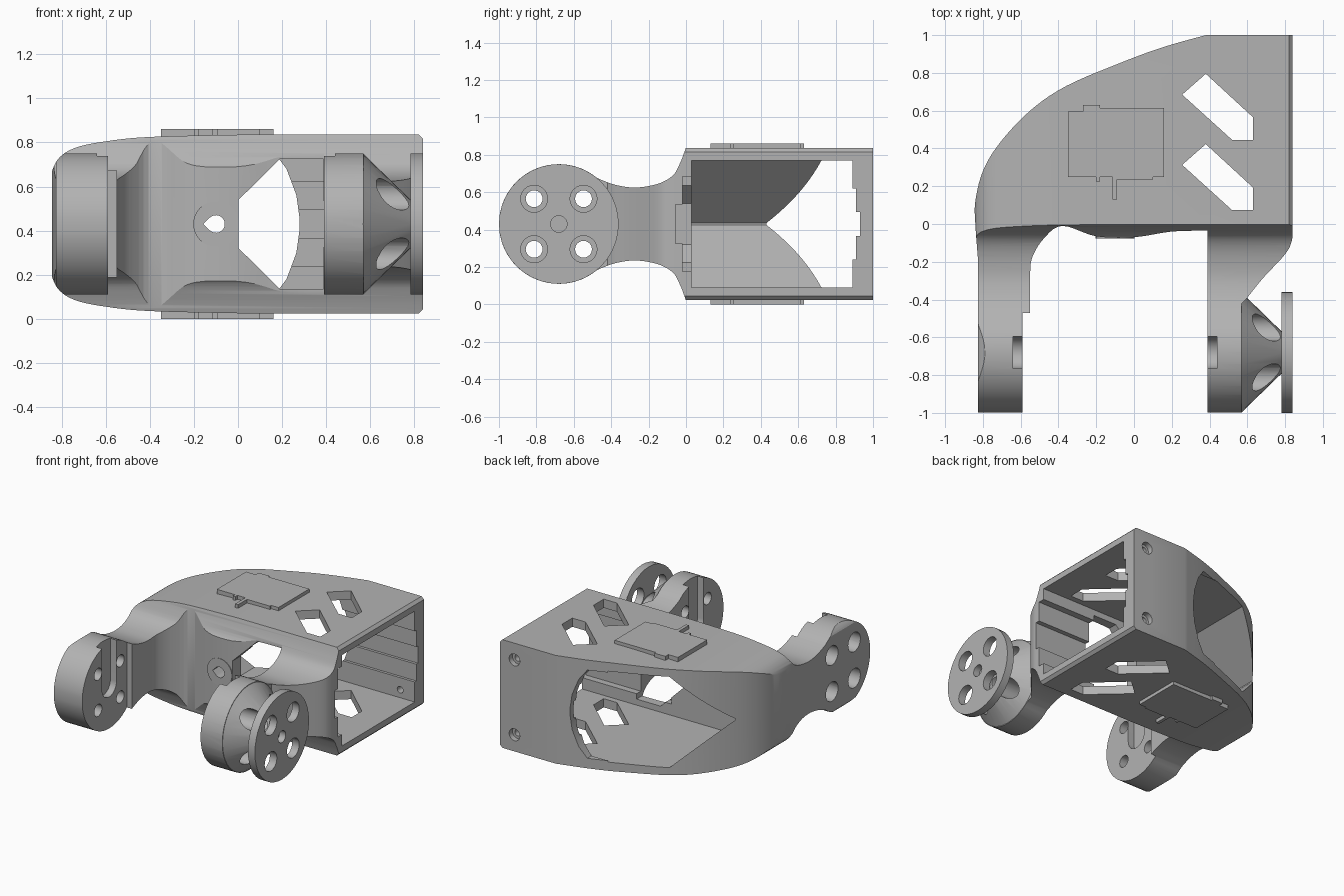
import bpy, bmesh, math
from mathutils import Matrix, Vector

if "Cube" in bpy.data.objects:
    bpy.data.objects.remove(bpy.data.objects["Cube"])

MID = 0.43           # mirror height of the whole part
HUB_Y = -0.68        # hinge axis
HUB_R = 0.32

grey = bpy.data.materials.new("matte_grey")
grey.use_nodes = True
grey.diffuse_color = (0.45, 0.45, 0.45, 1)
grey.node_tree.nodes["Principled BSDF"].inputs["Base Color"].default_value = (0.45, 0.45, 0.45, 1)


def finish(name, bm):
    bmesh.ops.recalc_face_normals(bm, faces=bm.faces)
    mesh = bpy.data.meshes.new(name)
    bm.to_mesh(mesh)
    bm.free()
    mesh.materials.append(grey)
    obj = bpy.data.objects.new(name, mesh)
    bpy.context.collection.objects.link(obj)
    return obj


def prism(name, pts, axis, a, b):
    """Extrude a 2D outline along an axis from a to b."""
    place = {"x": lambda u, v, w: (w, u, v),
             "y": lambda u, v, w: (u, w, v),
             "z": lambda u, v, w: (u, v, w)}[axis]
    bm = bmesh.new()
    face = bm.faces.new([bm.verts.new(place(u, v, a)) for u, v in pts])
    ext = bmesh.ops.extrude_face_region(bm, geom=[face])
    verts = [g for g in ext["geom"] if isinstance(g, bmesh.types.BMVert)]
    bmesh.ops.translate(bm, verts=verts, vec=Vector(place(0, 0, b - a)))
    return finish(name, bm)


def box(name, x, y, z):
    return prism(name, [(x[0], y[0]), (x[1], y[0]), (x[1], y[1]), (x[0], y[1])], "z", *z)


def circle(u, v, r, n=32, start=0, end=360):
    full = end - start == 360
    angles = [math.radians(start + (end - start) * i / (n if full else n - 1)) for i in range(n)]
    return [(u + r * math.cos(t), v + r * math.sin(t)) for t in angles]


def curve(pts, steps=5):
    """Smooth path through the points."""
    p = [Vector(q) for q in [pts[0]] + pts + [pts[-1]]]
    out = []
    for a, b, c, d in zip(p, p[1:], p[2:], p[3:]):
        for i in range(steps):
            t = i / steps
            out.append(tuple(0.5 * (2 * b + (c - a) * t + (2 * a - 5 * b + 4 * c - d) * t * t
                                    + (3 * b - a - 3 * c + d) * t ** 3)))
    return out + [pts[-1]]


def mirrored(pts):
    """Close an upper outline with its reflection below mid height."""
    return pts + [(u, 2 * MID - v) for u, v in reversed(pts)]


def combine(target, tool, operation):
    mod = target.modifiers.new("combine", "BOOLEAN")
    mod.operation = operation
    mod.solver = "EXACT"
    mod.object = tool
    bpy.context.view_layer.objects.active = target
    bpy.ops.object.modifier_apply(modifier=mod.name)
    bpy.data.objects.remove(tool)


# Fork and shell outline seen from above
back = curve([(0.38, 1), (0.15, 0.935), (-0.08, 0.85), (-0.36, 0.73), (-0.55, 0.6),
              (-0.71, 0.43), (-0.8, 0.28), (-0.84, 0.12), (-0.84, 0), (-0.825, -0.2)])
inner = curve([(-0.55, -0.27), (-0.54, -0.18), (-0.48, -0.08), (-0.38, -0.01),
               (-0.2, -0.065), (0, -0.07), (0.2, -0.04), (0.39, -0.035)])
flare = curve([(0.6, -0.39), (0.68, -0.29), (0.8, -0.16), (0.835, -0.09), (0.84, -0.03)])
plan = (back + [(-0.825, -1.1), (-0.59, -1.1), (-0.59, -0.47), (-0.55, -0.47)] + inner
        + [(0.39, -1.1), (0.57, -1.1), (0.57, -0.42)] + flare + [(0.84, 1)])
frame = prism("bracket_frame", plan, "z", -0.1, 1)

# Side profile: round hinge, waist and tall shell
waist = curve([(-0.474, 0.675), (-0.38, 0.64), (-0.27, 0.625), (-0.15, 0.645),
               (-0.07, 0.69), (-0.03, 0.76), (0, 0.84)])
hub_top = list(reversed(circle(HUB_Y, MID, HUB_R, 24, 50, 180)))
combine(frame, prism("side_limit", mirrored(hub_top[1:-1] + waist + [(1.1, 0.84)]),
                     "x", -1, 1), "INTERSECT")

# Front profile: shell height tapers toward the curved side
taper = curve([(-0.86, 0.62), (-0.82, 0.72), (-0.74, 0.775), (-0.6, 0.805),
               (-0.4, 0.825), (0, 0.835)])
combine(frame, prism("front_limit", mirrored(taper + [(0.82, 0.835), (0.84, 0.815)]),
                     "y", -1.2, 1.2), "INTERSECT")

# Boss on the front wall
combine(frame, prism("boss", circle(-0.1, MID, 0.103), "y", -0.076, 0.02), "UNION")

# Hollow interior with wedge end and stepped walls
wedge = mirrored([(-0.71, MID + 0.005), (-0.37, 0.77), (0.95, 0.77)])
combine(frame, prism("cavity", wedge, "y", 0.03, 0.89), "DIFFERENCE")
for half, y0, y1 in [(0.255, -0.02, 0.87), (0.19, 0.1, 0.91), (0.065, 0.1, 0.93), (0.105, -0.055, 0.2)]:
    combine(frame, box("step", (0.1, 0.95), (y0, y1), (MID - half, MID + half)), "DIFFERENCE")

# Open window through the curved back
window = mirrored([(-0.3, 0.76), (0.16, 0.76), (0.22, 0.68), (0.265, 0.56), (0.28, 0.45)])
combine(frame, prism("back_window", window, "y", 0.8, 1.1), "DIFFERENCE")

# Front window and teardrop cable hole
combine(frame, prism("front_window", mirrored([(0.003, 0.54), (0.19, 0.725), (0.388, 0.725)]),
                     "y", -0.2, 0.1), "DIFFERENCE")
drop = [(-0.157, MID)] + circle(-0.1, MID, 0.04, 17, -135, 135)
combine(frame, prism("cable_hole", drop, "y", -0.2, 0.1), "DIFFERENCE")

# Angled slots through top and bottom
for dy in (0, -0.372):
    slot = [(0.255, 0.685), (0.38, 0.795), (0.63, 0.565), (0.63, 0.445), (0.52, 0.445)]
    combine(frame, prism("slot", [(x, y + dy) for x, y in slot], "z", -0.1, 1), "DIFFERENCE")

# Screw holes in the back wall
for z in (0.15, 0.71):
    combine(frame, prism("back_screw", circle(0.72, z, 0.025, 16), "y", 0.8, 1.1), "DIFFERENCE")
    combine(frame, prism("back_sink", circle(0.72, z, 0.045, 16), "y", 0.96, 1.1), "DIFFERENCE")

# Cone and mounting disc outside the right-hand hinge
bm = bmesh.new()
turn = Matrix.Translation((0.68, HUB_Y, MID)) @ Matrix.Rotation(math.pi / 2, 4, "Y")
bmesh.ops.create_cone(bm, cap_ends=True, segments=32, radius1=HUB_R, radius2=0.1,
                      depth=0.226, matrix=turn)
combine(frame, finish("hinge_cone", bm), "UNION")
combine(frame, prism("hinge_disc", circle(HUB_Y, MID, HUB_R, 40), "x", 0.782, 0.84), "UNION")

# Bolt holes with wide outer counterbores
for sy in (-1, 1):
    for sz in (-1, 1):
        y, z = HUB_Y + sy * 0.132, MID + sz * 0.135
        for r, a, b in [(0.045, -1, -0.5), (0.045, 0.3, 0.6), (0.072, -1, -0.68), (0.072, 0.48, 1)]:
            combine(frame, prism("bolt_hole", circle(y, z, r, 24), "x", a, b), "DIFFERENCE")
combine(frame, prism("centre_hole", circle(HUB_Y, MID, 0.044, 24), "x", 0.79, 0.9), "DIFFERENCE")

# Drop-in axle slots on the inner hinge faces
axle = [(HUB_Y + 0.085, 0.9), (HUB_Y - 0.085, 0.9)] + circle(HUB_Y, MID, 0.085, 16, 180, 360)
for a, b in [(-0.64, -0.52), (0.32, 0.44)]:
    combine(frame, prism("axle_slot", axle, "x", a, b), "DIFFERENCE")

# Raised cover plates on top and bottom
parts = [frame]
outline = [(-0.35, 0.25), (-0.2, 0.25), (-0.2, 0.225), (-0.18, 0.225), (-0.18, 0.25),
           (-0.115, 0.25), (-0.115, 0.13), (-0.09, 0.13), (-0.09, 0.235), (0.1, 0.235),
           (0.1, 0.25), (0.16, 0.25), (0.16, 0.615), (-0.18, 0.615), (-0.18, 0.63),
           (-0.27, 0.63), (-0.27, 0.595), (-0.35, 0.595)]
parts.append(prism("top_plate", outline, "z", 0.8, 0.86))
parts.append(prism("bottom_plate", outline, "z", 0, 0.06))

bpy.ops.object.select_all(action="DESELECT")
for obj in parts:
    obj.select_set(True)
bpy.context.view_layer.objects.active = frame
bpy.ops.object.shade_smooth_by_angle(angle=math.radians(25))
